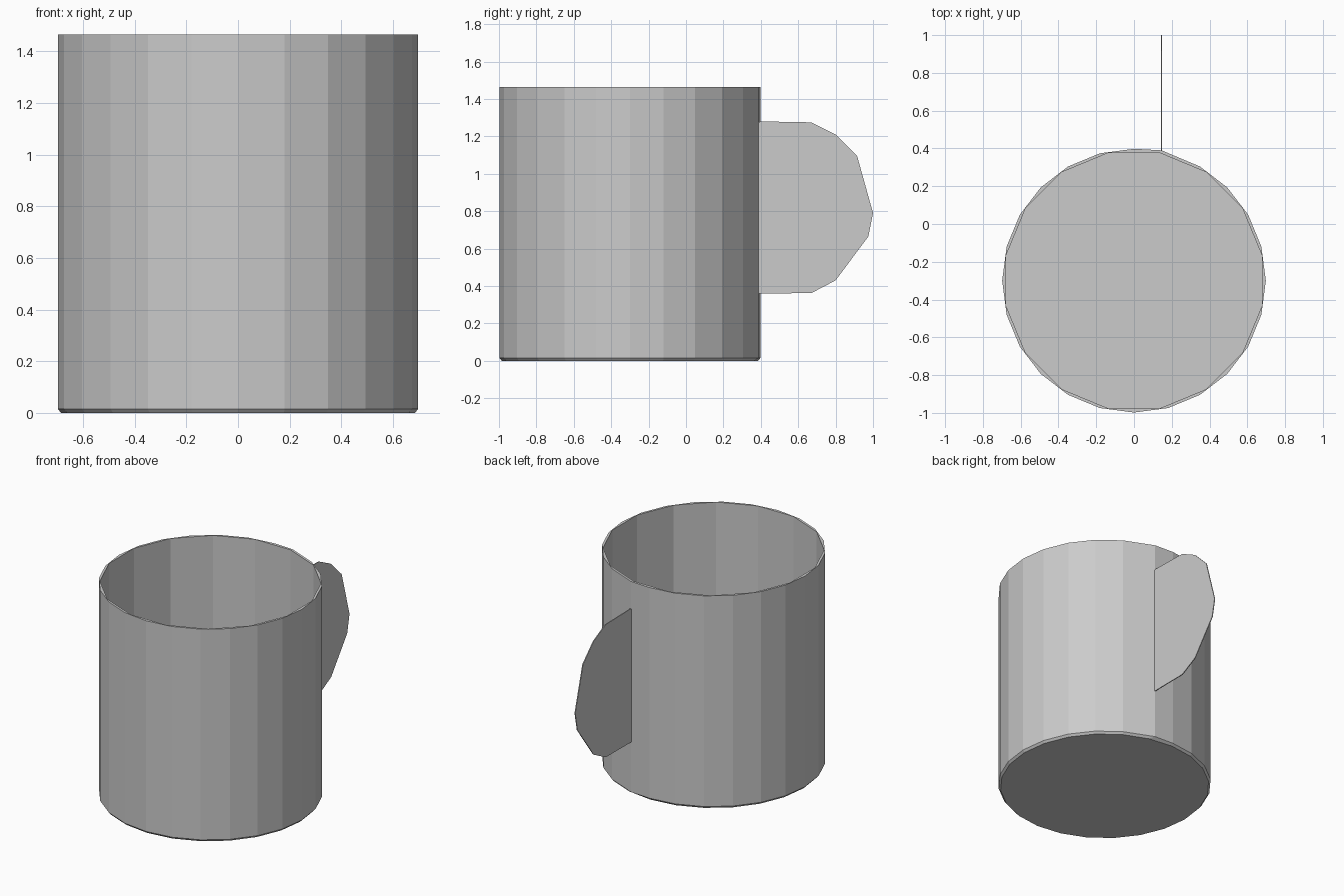
import bpy, bmesh, math

cube = bpy.data.objects.get("Cube")
if cube:
    bpy.data.objects.remove(cube, do_unlink=True)

# Single plain grey
grey = bpy.data.materials.new("plain grey")
grey.use_nodes = True
COLOUR = (0.6, 0.6, 0.6, 1.0)
grey.diffuse_color = COLOUR
grey.node_tree.nodes["Principled BSDF"].inputs["Base Color"].default_value = COLOUR

CENTRE_Y = -0.3
HEIGHT = 1.465
SEAM_X = 0.146  # where the handle meets the wall


def finish(bm, name):
    bmesh.ops.recalc_face_normals(bm, faces=bm.faces)
    mesh = bpy.data.meshes.new(name)
    bm.to_mesh(mesh)
    bm.free()
    mesh.materials.append(grey)
    obj = bpy.data.objects.new(name, mesh)
    bpy.context.collection.objects.link(obj)
    return obj


def ring(bm, sides, radius, z, phase=0.0):
    verts = []
    for i in range(sides):
        a = math.tau * (i + phase) / sides
        verts.append(bm.verts.new((radius * math.cos(a), CENTRE_Y + radius * math.sin(a), z)))
    return verts


def loop_edges(bm, verts):
    edges = []
    for a, b in zip(verts, verts[1:] + verts[:1]):
        edges.append(bm.edges.get((a, b)) or bm.edges.new((a, b)))
    return edges


def skin(bm, low, high):
    n = len(low)
    for i in range(n):
        j = (i + 1) % n
        bm.faces.new((low[i], low[j], high[j], high[i]))


# Cup: outer wall with a small foot bevel, coarser inner wall, thin rim
bm = bmesh.new()
foot = ring(bm, 24, 0.685, 0.0)
outer_low = ring(bm, 24, 0.698, 0.015)
outer_top = ring(bm, 24, 0.698, HEIGHT)
for wall_ring in (outer_low, outer_top):
    wall_ring[5].co.x, wall_ring[5].co.y = SEAM_X, 0.39
inner_top = ring(bm, 16, 0.69, HEIGHT, 0.5)
inner_low = ring(bm, 16, 0.69, 0.02, 0.5)
skin(bm, foot, outer_low)
skin(bm, outer_low, outer_top)
skin(bm, inner_top, inner_low)
bm.faces.new(foot)
bm.faces.new(inner_low)
bmesh.ops.bridge_loops(bm, edges=loop_edges(bm, outer_top) + loop_edges(bm, inner_top))
finish(bm, "cup")

# Handle: flat solid fin standing out from the back of the cup
outline = [(0.385, 0.36), (0.67, 0.362), (0.80, 0.43), (0.975, 0.665), (1.0, 0.79),
           (0.915, 1.095), (0.80, 1.21), (0.67, 1.275), (0.40, 1.28), (0.385, 1.275)]
bm = bmesh.new()
side = bm.faces.new([bm.verts.new((SEAM_X - 0.003, y, z)) for y, z in outline])
extruded = bmesh.ops.extrude_face_region(bm, geom=[side], use_keep_orig=True)
moved = [v for v in extruded["geom"] if isinstance(v, bmesh.types.BMVert)]
bmesh.ops.translate(bm, verts=moved, vec=(0.006, 0, 0))
finish(bm, "handle")
